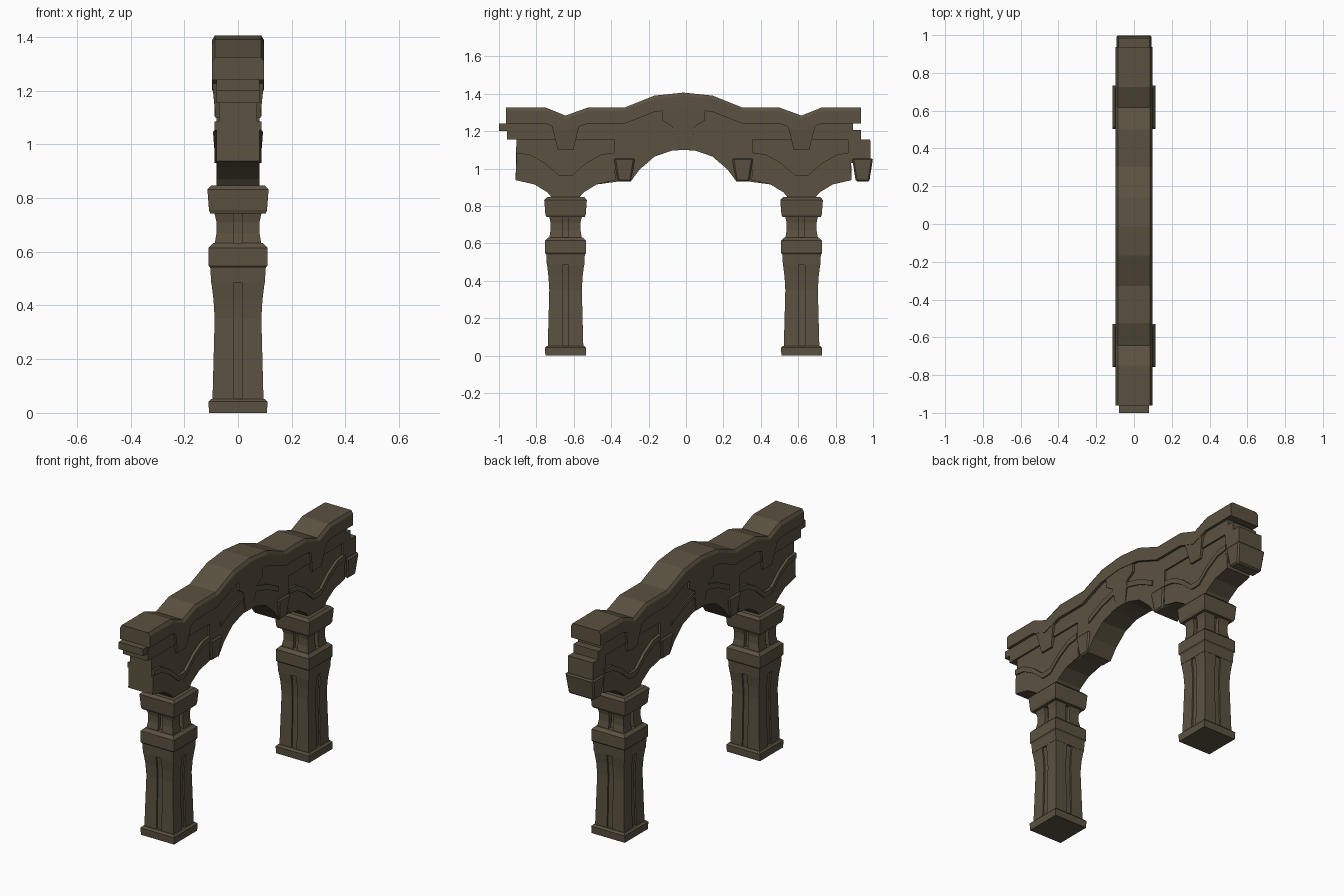
import bpy, bmesh

if "Cube" in bpy.data.objects:
    bpy.data.objects.remove(bpy.data.objects["Cube"])

SHIFT = -0.013   # the span is built around y = 0, then moved into place
PILLAR = 0.631   # pillar distance from the span centre

stone = bpy.data.materials.new("weathered brown stone")
stone.diffuse_color = (0.105, 0.083, 0.052, 1)
stone.use_nodes = True
stone.node_tree.nodes["Principled BSDF"].inputs["Base Color"].default_value = stone.diffuse_color


def finish(name, bm, bevel=0):
    bmesh.ops.recalc_face_normals(bm, faces=bm.faces)
    me = bpy.data.meshes.new(name)
    bm.to_mesh(me)
    bm.free()
    me.materials.append(stone)
    ob = bpy.data.objects.new(name, me)
    ob.location.y = SHIFT
    bpy.context.collection.objects.link(ob)
    if bevel:
        m = ob.modifiers.new("worn_edges", 'BEVEL')
        m.width = bevel
        m.segments = 1
        m.limit_method = 'ANGLE'
    return ob


def loft(name, rings, bevel=0):
    """Skin a list of equal-length closed rings and cap both ends."""
    bm = bmesh.new()
    vs = [[bm.verts.new(p) for p in r] for r in rings]
    n = len(vs[0])
    for a, b in zip(vs, vs[1:]):
        for i in range(n):
            j = (i + 1) % n
            bm.faces.new((a[i], a[j], b[j], b[i]))
    bm.faces.new(vs[0])
    bm.faces.new(vs[-1])
    return finish(name, bm, bevel)


def prism(name, pts, half, bevel=0):
    """Extrude a (y, z) outline along x; half is one width or one per point."""
    h = half if isinstance(half, list) else [half] * len(pts)
    return loft(name, [[(s * w, y, z) for (y, z), w in zip(pts, h)] for s in (-1, 1)], bevel)


def strip(name, curve, thick, half):
    """Moulding that follows a (y, z) curve with a vertical thickness."""
    prism(name, curve + [(y, z - thick) for y, z in reversed(curve)], half)


def square(h, z, cy):
    return [(h, cy - h, z), (h, cy + h, z), (-h, cy + h, z), (-h, cy - h, z)]


def grooved(h, z, cy, g, d):
    """Square ring with a notch in the middle of each side."""
    side = [(h, -h), (h, -g), (h - d, -g), (h - d, g), (h, g)]
    out = []
    for _ in range(4):
        out += side
        side = [(-y, x) for x, y in side]
    return [(x, cy + y, z) for x, y in out]


def mirrored(half_pts):
    """Full left-to-right curve from its right half."""
    return [(-y, z) for y, z in reversed(half_pts)] + [p for p in half_pts if p[0] > 0]


# Pillars
blocks = {
    "base": [(.108, 0), (.11, .042), (.1, .052)],
    "band": [(.1, .483), (.103, .54), (.109, .548), (.109, .615), (.092, .632)],
    "capital": [(.103, .742), (.108, .755), (.114, .832), (.1, .847)],
}
for side, cy in (("left", -PILLAR), ("right", PILLAR)):
    for part, prof in blocks.items():
        loft(f"{side}_pillar_{part}", [square(h, z, cy) for h, z in prof])
    loft(f"{side}_pillar_shaft", [grooved(h, z, cy, .017, .009) for h, z in
         [(.095, .05), (.091, .2), (.087, .35), (.091, .42), (.099, .485)]])
    loft(f"{side}_pillar_neck", [grooved(h, z, cy, .014, .022) for h, z in
         [(.087, .63), (.08, .67), (.08, .71), (.088, .745)]])

# Recessed wall with the main arch and the two half arches cut into its underside
arch = [(0, 1.1), (.065, 1.095), (.155, 1.064), (.235, .995), (.283, .93)]
spring = [(.353, .93), (.465, .915), (.535, .872), (.56, .842),
          (.702, .842), (.727, .872), (.797, .915), (.898, .94)]
prism("recessed_wall", mirrored(arch + spring) + [(.893, 1.2), (-.893, 1.2)], .071)

# Frieze and arch ring standing proud of the wall
prism("frieze_and_arch_ring",
      [(-.945, 1.155), (-.369, 1.155), (-.369, 1.0)] + mirrored(arch) +
      [(.369, 1.0), (.369, 1.155), (.949, 1.155), (.949, 1.205), (.906, 1.205), (.906, 1.245),
       (.315, 1.25), (.155, 1.33), (0, 1.35), (-.155, 1.33), (-.315, 1.25), (-.945, 1.245)], .081)

# Tongue at the left end that fits the notch at the right end
prism("end_tongue", [(-.987, 1.2), (-.93, 1.2), (-.93, 1.242), (-.987, 1.242)], .08)

# Spandrel below the wavy moulding, on each pillar
wave = [(0, .962), (.035, .965), (.11, 1.03), (.19, 1.075), (.262, 1.085)]
for side, cy in (("left", -PILLAR), ("right", PILLAR)):
    line = [(cy + y, z) for y, z in mirrored(wave)]
    under = [(cy + y, z) for y, z in mirrored(
        [(.071, .842), (.096, .872), (.166, .915), (.267, .938)])]
    prism(f"{side}_spandrel", [(y, z - .02) for y, z in line] + under[::-1], .08)
    strip(f"{side}_wavy_moulding", line, .032, .087)

    # Tapered bracket under the cornice
    prism(f"{side}_bracket",
          [(cy - .1, 1.25), (cy - .072, 1.225), (cy - .041, 1.098),
           (cy + .041, 1.098), (cy + .072, 1.225), (cy + .1, 1.25)],
          [.097, .096, .083, .083, .096, .097])

# Arch mouldings between the springer blocks and the keystone
for side, s in (("left", -1), ("right", 1)):
    strip(f"{side}_arch_moulding",
          [(s * .27, 1.135), (s * .16, 1.19), (s * .05, 1.22)], .032, .088)

# Springer blocks, with one more closing the right end
for name, cy in (("left_springer", -.316), ("right_springer", .316), ("end_springer", .957)):
    prism(name, [(cy - .056, 1.055), (cy - .036, .93), (cy + .036, .93), (cy + .056, 1.055)],
          [.094, .084, .084, .094], .008)
prism("end_wall_block", [(.88, 1.03), (1.0, 1.03), (.998, 1.155), (.88, 1.155)], .081)

# Keystone
prism("keystone",
      [(-.113, 1.32), (-.113, 1.257), (-.062, 1.225), (-.037, 1.098),
       (.037, 1.098), (.062, 1.225), (.113, 1.257), (.113, 1.32)],
      [.094, .094, .092, .083, .083, .092, .094, .094])

# Cornice: stations of y, top and underside
half = [(0, 1.406, 1.32), (.155, 1.39, 1.303), (.315, 1.326, 1.24), (.512, 1.326, 1.24),
        (.631, 1.283, 1.2), (.737, 1.326, 1.24), (.949, 1.326, 1.24)]
stations = [(-y, t, b) for y, t, b in reversed(half)] + half[1:]
loft("cornice", [[(-.097, y, b), (.097, y, b), (.097, y, t - .018), (.086, y, t),
                  (-.086, y, t), (-.097, y, t - .018)] for y, t, b in stations])
